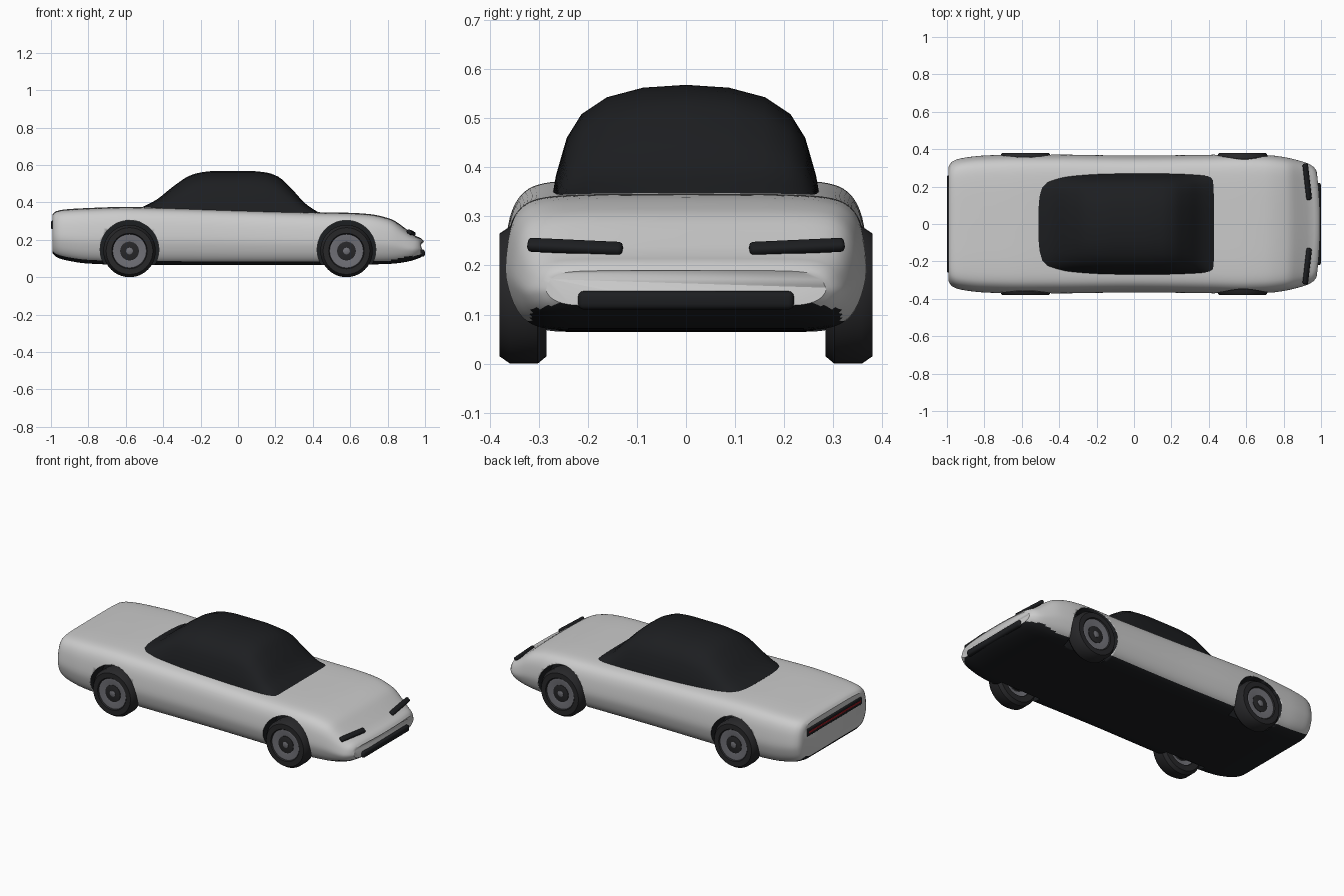
import bpy, bmesh, math
from mathutils import Vector, Euler

if "Cube" in bpy.data.objects:
    bpy.data.objects.remove(bpy.data.objects["Cube"])


def material(name, col):
    m = bpy.data.materials.new(name)
    m.diffuse_color = (*col, 1)
    m.use_nodes = True
    m.node_tree.nodes["Principled BSDF"].inputs["Base Color"].default_value = m.diffuse_color
    return m


SILVER = material("silver_paint", (0.72, 0.72, 0.72))
BLACK = material("black", (0.012, 0.013, 0.015))
RUBBER = material("rubber", (0.02, 0.02, 0.022))
ALLOY = material("alloy", (0.16, 0.16, 0.18))
RED = material("red", (0.3, 0.01, 0.015))


def smooth_table(rows, x):
    """Cubic interpolation of rows (x, a, b, ...)"""
    n = len(rows)
    i = max(k for k in range(n - 1) if k == 0 or rows[k][0] <= x)
    p, q = rows[i], rows[i + 1]
    h = q[0] - p[0]
    t = (x - p[0]) / h

    def slope(k, c):
        if k == 0 or k == n - 1:
            j = min(k, n - 2)
            return (rows[j + 1][c] - rows[j][c]) / (rows[j + 1][0] - rows[j][0])
        a = (rows[k][c] - rows[k - 1][c]) / (rows[k][0] - rows[k - 1][0])
        b = (rows[k + 1][c] - rows[k][c]) / (rows[k + 1][0] - rows[k][0])
        return 0 if a * b <= 0 else 2 * a * b / (a + b)
    return [p[c] * (2*t**3 - 3*t*t + 1) + q[c] * (3*t*t - 2*t**3)
            + h * (slope(i, c) * (t**3 - 2*t*t + t) + slope(i + 1, c) * (t**3 - t*t))
            for c in range(1, len(p))]


def finish(name, bm, mats, angle=35):
    bmesh.ops.recalc_face_normals(bm, faces=bm.faces)
    me = bpy.data.meshes.new(name)
    bm.to_mesh(me)
    bm.free()
    for m in mats:
        me.materials.append(m)
    ob = bpy.data.objects.new(name, me)
    bpy.context.collection.objects.link(ob)
    bpy.ops.object.select_all(action='DESELECT')
    ob.select_set(True)
    bpy.context.view_layer.objects.active = ob
    bpy.ops.object.shade_smooth_by_angle(angle=math.radians(angle))
    return ob


def skin(bm, rings):
    vs = [[bm.verts.new(p) for p in r] for r in rings]
    n = len(vs[0])
    for a, b in zip(vs, vs[1:]):
        for i in range(n):
            bm.faces.new((a[i], a[(i + 1) % n], b[(i + 1) % n], b[i]))
    bm.faces.new(vs[0])
    bm.faces.new(vs[-1])


def lathe(name, profile, cx, side, mat, cz=0.14, n=40):
    """Closed solid turned about the wheel axle; profile of (radius, y)"""
    bm = bmesh.new()
    rings = [[(cx + r * math.cos(2*math.pi*i/n), side * y, cz + r * math.sin(2*math.pi*i/n))
              for i in range(n)] for r, y in profile]
    skin(bm, rings)
    return finish(name, bm, [mat])


def bar(name, loc, size, mat, rot=(0, 0, 0), bevel=0.01):
    bm = bmesh.new()
    bmesh.ops.create_cube(bm, size=1)
    bmesh.ops.scale(bm, vec=size, verts=bm.verts)
    bmesh.ops.bevel(bm, geom=bm.edges[:], offset=bevel, segments=3, affect='EDGES', profile=0.5)
    bmesh.ops.rotate(bm, matrix=Euler(rot).to_matrix(), verts=bm.verts)
    bmesh.ops.translate(bm, vec=Vector(loc), verts=bm.verts)
    return finish(name, bm, [mat])


# Body: half section (step, width share, height share) and stations (x, half width, bottom, top)
SECTION = [(0, 0, 1), (1, .4, .998), (2, .7, .985), (3, .83, .955), (4, .92, .87),
           (5, .975, .7), (6, 1, .45), (7, .97, .25), (8, .9, .09), (9, .8, .02),
           (10, .66, 0), (11, 0, 0)]
STATIONS = [(-.992, .305, .13, .335), (-.975, .332, .11, .352), (-.93, .35, .093, .362),
            (-.8, .366, .073, .37), (-.6, .372, .066, .376), (-.4, .371, .065, .372),
            (0, .366, .065, .36), (.4, .37, .065, .348), (.58, .374, .066, .345),
            (.7, .37, .068, .338), (.82, .355, .072, .31), (.9, .338, .082, .257),
            (.95, .323, .095, .221), (.98, .305, .108, .207), (.995, .285, .118, .19)]
half = [smooth_table(SECTION, k / 4) for k in range(45)]
outline = half + [(-y, t) for y, t in half[-2:0:-1]]
xs = []
for a, b in zip(STATIONS, STATIONS[1:]):
    k = max(2, int((b[0] - a[0]) / .02))
    xs += [a[0] + (b[0] - a[0]) * i / k for i in range(k)]
xs.append(STATIONS[-1][0])
rings = []
for x in xs:
    w, zb, zt = smooth_table(STATIONS, x)
    bow = .02 * max(0, (x - .8) / .2)
    rings.append([(x - bow * (y * w / .29) ** 2, y * w, zb + t * (zt - zb)) for y, t in outline])
bm = bmesh.new()
skin(bm, rings)
for f in bm.faces:
    c = f.calc_center_median()
    w, zb, zt = smooth_table(STATIONS, min(max(c.x, -.99), .99))
    limit = .06 if c.x < .8 else .06 + .1 * min(1, (c.x - .8) / .1)
    f.material_index = 1 if c.z < zb + limit * (zt - zb) else 0
    if abs(f.normal.x) > .98 and len(f.verts) > 4:
        f.material_index = 0
body = finish("body", bm, [SILVER, BLACK])

# Wheel arches cut into the body
for cx in (-.58, .58):
    for s in (-1, 1):
        cutter = lathe("arch_cutter", [(.157, .26), (.157, .45)], cx, s, BLACK, .147, 48)
        mod = body.modifiers.new("arch", 'BOOLEAN')
        mod.object = cutter
        mod.operation = 'DIFFERENCE'
        mod.solver = 'EXACT'
        mod.material_mode = 'TRANSFER'
        bpy.context.view_layer.objects.active = body
        bpy.ops.object.modifier_apply(modifier=mod.name)
        bpy.data.objects.remove(cutter)

# Glass cabin: stations (x, half width, roof height) over a rounded section
ROOF = [(-.51, .245, .376), (-.44, .253, .412), (-.34, .262, .49), (-.26, .267, .542),
        (-.2, .27, .56), (-.12, .272, .568), (.06, .273, .568), (.15, .272, .56),
        (.21, .27, .54), (.28, .268, .48), (.36, .265, .394), (.43, .262, .346)]
ARCH = [(1, 0), (.97, .2), (.89, .53), (.78, .74), (.59, .89), (.32, .975), (0, 1)]
arch = ARCH + [(-y, t) for y, t in ARCH[-2::-1]]
cabin = []
for i in range(49):
    x = -.51 + .94 * i / 48
    w, zt = smooth_table(ROOF, x)
    cabin.append([(x, y * w, .338 + t * (zt - .338)) for y, t in arch])
bm = bmesh.new()
skin(bm, cabin)
finish("cabin", bm, [BLACK])

# Wheels
for cx, end in ((.58, "front"), (-.58, "rear")):
    for s, lr in ((-1, "right"), (1, "left")):
        tag = f"{end}_{lr}_"
        lathe(tag + "tyre", [(.085, .3), (.09, .285), (.125, .284), (.14, .302), (.14, .358),
                             (.125, .38), (.095, .38), (.086, .366)], cx, s, RUBBER)
        lathe(tag + "rim", [(.06, .3), (.09, .292), (.09, .374), (.083, .375), (.05, .367)],
              cx, s, ALLOY)
        lathe(tag + "hub", [(.05, .294), (.05, .37), (.044, .372)], cx, s, RUBBER)
        lathe(tag + "cap", [(.018, .36), (.018, .374), (.014, .376)], cx, s, ALLOY)

# Headlights
for s in (-1, 1):
    bar("headlight", (.926, s * .226, .238), (.03, .195, .022), BLACK,
        (s * .06, .7, s * .15), .009)

# Grille and tail light
bar("grille", (.984, 0, .129), (.03, .44, .038), BLACK, bevel=.012)
bar("tail_panel", (-.988, 0, .28), (.022, .52, .045), BLACK, bevel=.006)
bar("tail_light", (-.994, 0, .28), (.014, .5, .012), RED, bevel=.003)
